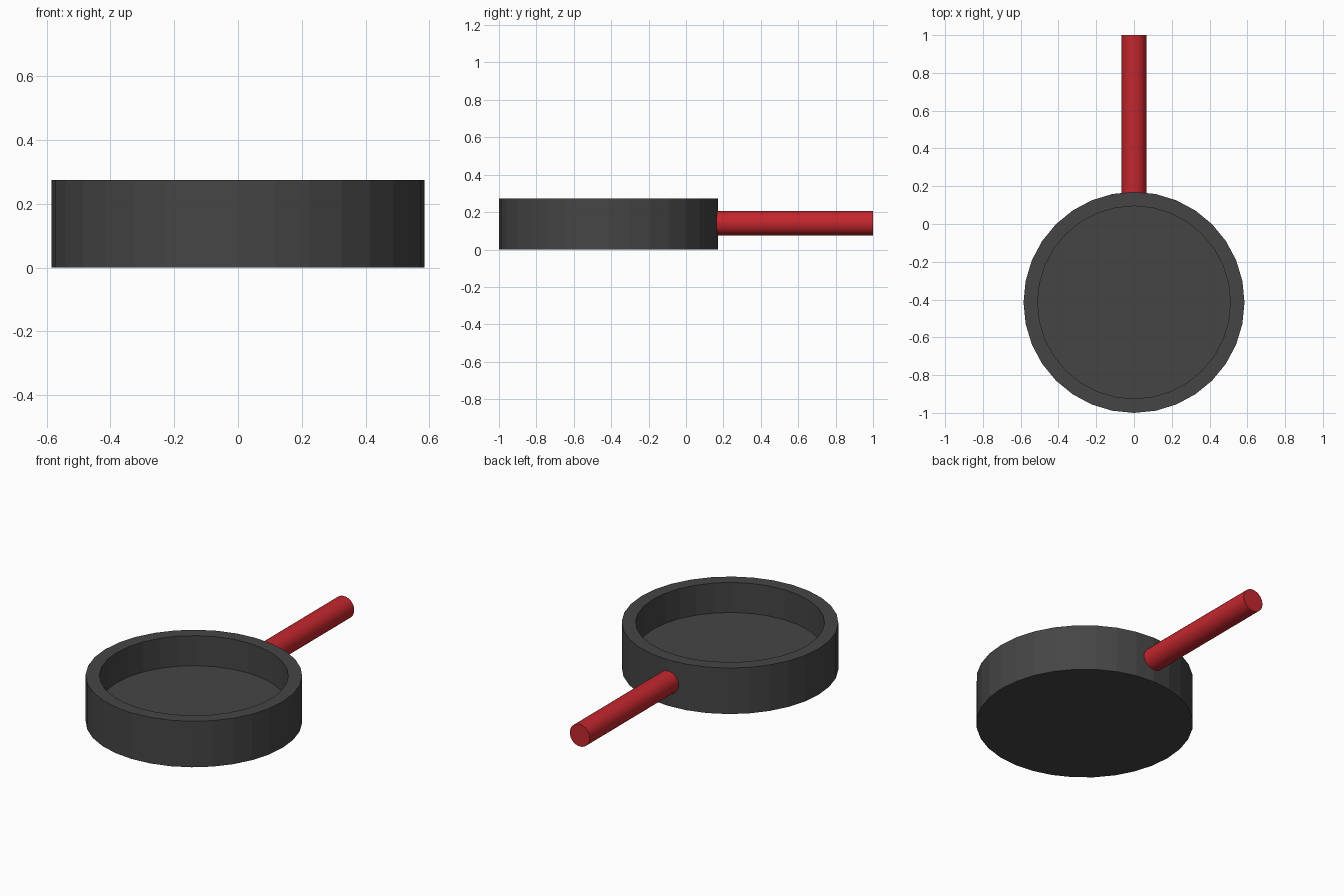
import bpy, bmesh, math
from mathutils import Matrix

if "Cube" in bpy.data.objects:
    bpy.data.objects.remove(bpy.data.objects["Cube"])

SIDES = 32


def material(name, color):
    m = bpy.data.materials.new(name)
    m.diffuse_color = color
    m.use_nodes = True
    m.node_tree.nodes["Principled BSDF"].inputs["Base Color"].default_value = m.diffuse_color
    return m


def add_object(name, bm, mat):
    bmesh.ops.recalc_face_normals(bm, faces=bm.faces)
    mesh = bpy.data.meshes.new(name)
    bm.to_mesh(mesh)
    bm.free()
    mesh.materials.append(mat)
    obj = bpy.data.objects.new(name, mesh)
    bpy.context.collection.objects.link(obj)
    return obj


def lathe(profile):
    """Rings of (radius, z), joined by quads and capped at both ends."""
    bm = bmesh.new()
    rings = []
    for r, z in profile:
        rings.append([bm.verts.new((r * math.sin(2 * math.pi * i / SIDES),
                                    r * math.cos(2 * math.pi * i / SIDES), z))
                      for i in range(SIDES)])
    for a, b in zip(rings, rings[1:]):
        for i in range(SIDES):
            j = (i + 1) % SIDES
            bm.faces.new((a[i], a[j], b[j], b[i]))
    bm.faces.new(rings[0])
    bm.faces.new(rings[-1])
    return bm


iron = material("dark_iron", (0.06, 0.06, 0.06, 1))
red = material("red_grip", (0.55, 0.02, 0.027, 1))

# Pan body: outer wall, flat rim, inner wall and raised floor
pan = add_object("pan_body", lathe([(0.585, 0), (0.585, 0.274), (0.51, 0.274), (0.51, 0.095)]), iron)
pan.location = (0, -0.415, 0)

# Handle: straight rod running back from inside the wall
start, end = 0.13, 1.0
bm = lathe([(0.066, 0), (0.066, end - start)])
bm.transform(Matrix.Translation((0, start, 0.141)) @ Matrix.Rotation(-math.pi / 2, 4, 'X'))
add_object("handle", bm, red)
